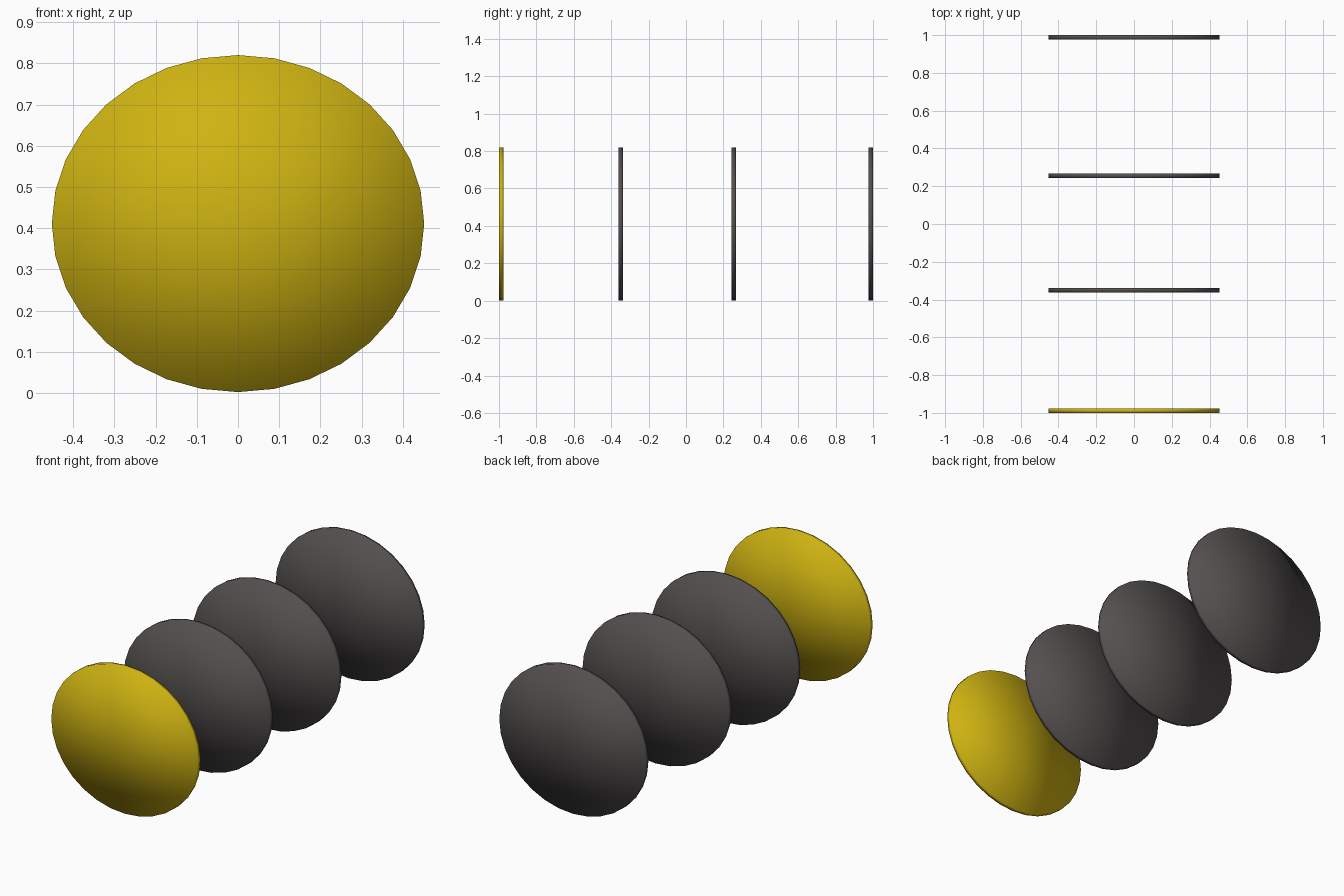
import bpy
from math import pi

if "Cube" in bpy.data.objects:
    bpy.data.objects.remove(bpy.data.objects["Cube"])

THICK = 0.024
HALF_W, HALF_H, MID_Z = 0.452, 0.409, 0.411


def material(name, rgb):
    m = bpy.data.materials.new(name)
    m.diffuse_color = (*rgb, 1)
    m.use_nodes = True
    m.node_tree.nodes["Principled BSDF"].inputs["Base Color"].default_value = m.diffuse_color
    return m


gold = material("gold", (0.62, 0.45, 0.006))
dark = material("dark", (0.09, 0.08, 0.08))


def disc(name, y, mat):
    # Thin 32-sided oval plate facing -y, smooth shaded all over
    bpy.ops.mesh.primitive_cylinder_add(vertices=32, radius=1, depth=THICK,
                                        end_fill_type='TRIFAN',
                                        location=(0, y, MID_Z),
                                        rotation=(pi / 2, 0, 0))
    ob = bpy.context.object
    ob.name = name
    ob.scale = (HALF_W, HALF_H, 1)
    bpy.ops.object.transform_apply(location=False, rotation=True, scale=True)
    bpy.ops.object.shade_smooth()
    ob.data.materials.append(mat)
    return ob


# Row of four plates, the gold one in front
disc("front_disc", -1 + THICK / 2, gold)
disc("second_disc", -0.35, dark)
disc("third_disc", 0.255, dark)
disc("back_disc", 1 - THICK / 2, dark)
